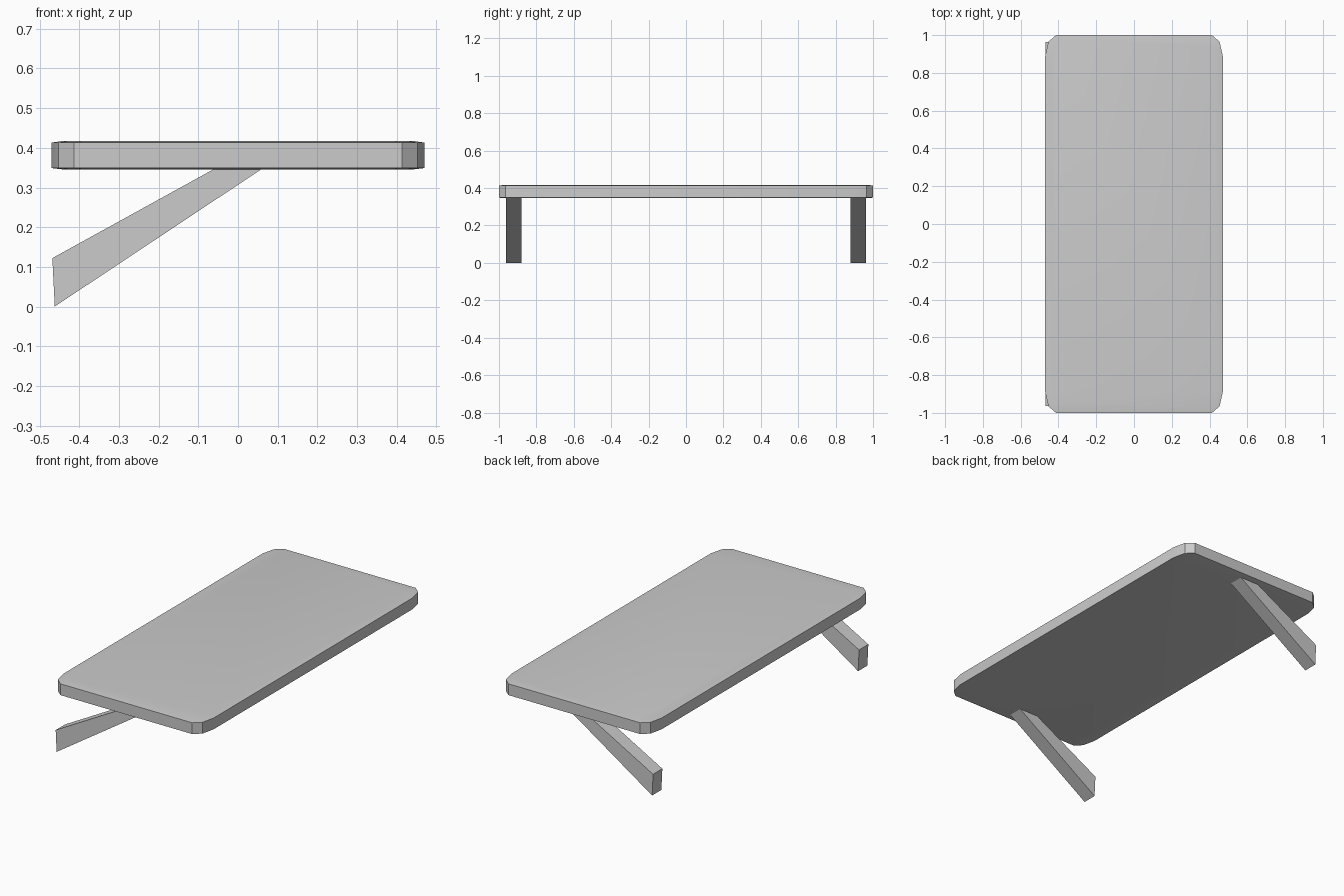
import bpy, bmesh, math

if "Cube" in bpy.data.objects:
    bpy.data.objects.remove(bpy.data.objects["Cube"])


def finish(name, bm):
    bmesh.ops.recalc_face_normals(bm, faces=bm.faces[:])
    mesh = bpy.data.meshes.new(name)
    bm.to_mesh(mesh)
    bm.free()
    obj = bpy.data.objects.new(name, mesh)
    bpy.context.collection.objects.link(obj)
    return obj


# Table top: outline with two-facet corners, lofted with a shallow crowned rim
corner = [(0.47, 0.89), (0.453, 0.965), (0.413, 1.0)]
outline = (corner
           + [(-x, y) for x, y in reversed(corner)]
           + [(-x, -y) for x, y in corner]
           + [(x, -y) for x, y in reversed(corner)])
# (inset, height) of each ring from bottom to top
levels = [(0.025, 0.346), (0, 0.349), (0, 0.413), (0.025, 0.417)]

bm = bmesh.new()
rings = [[bm.verts.new((x * (1 - inset / 0.47), y * (1 - inset), z)) for x, y in outline]
         for inset, z in levels]
n = len(outline)
for low, high in zip(rings, rings[1:]):
    for i in range(n):
        j = (i + 1) % n
        bm.faces.new((low[i], low[j], high[j], high[i]))
bm.faces.new(rings[0][::-1])
bm.faces.new(rings[-1])
top = finish("table_top", bm)
bpy.context.view_layer.objects.active = top
top.select_set(True)
bpy.ops.object.shade_smooth_by_angle(angle=math.radians(20))
top.select_set(False)

# Slanted tapering legs: side profile (x, z) extruded across y
profile = [(-0.462, 0.0), (0.062, 0.348), (-0.058, 0.348), (-0.468, 0.122)]
for side, name in ((-1, "front_leg"), (1, "back_leg")):
    bm = bmesh.new()
    face = bm.faces.new([bm.verts.new((x, side * 0.88, z)) for x, z in profile])
    ext = bmesh.ops.extrude_face_region(bm, geom=[face], use_keep_orig=True)
    verts = [v for v in ext["geom"] if isinstance(v, bmesh.types.BMVert)]
    bmesh.ops.translate(bm, verts=verts, vec=(0, side * 0.083, 0))
    finish(name, bm)
